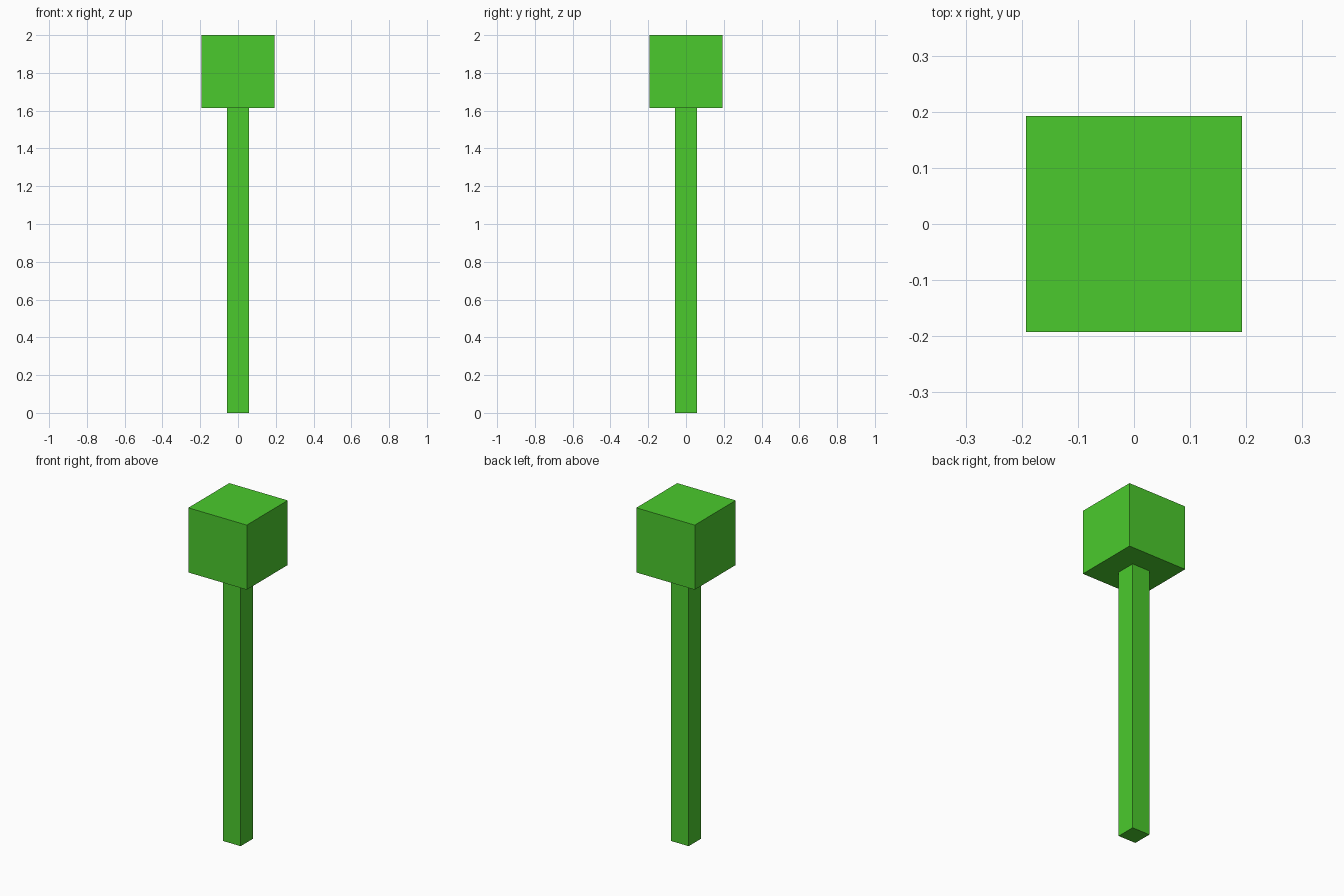
import bpy

if "Cube" in bpy.data.objects:
    bpy.data.objects.remove(bpy.data.objects["Cube"])

# Shared green material
green = bpy.data.materials.new("green")
green.diffuse_color = (0.07, 0.59, 0.026, 1)
green.use_nodes = True
green.node_tree.nodes["Principled BSDF"].inputs["Base Color"].default_value = green.diffuse_color


def box(name, width, z0, z1):
    bpy.ops.mesh.primitive_cube_add(size=1, location=(0, 0, (z0 + z1) / 2))
    ob = bpy.context.object
    ob.name = name
    ob.scale = (width, width, z1 - z0)
    bpy.ops.object.transform_apply(location=False, rotation=False, scale=True)
    ob.data.materials.append(green)
    return ob


HEAD = 0.385

# Slim square post, standing on the ground
box("post", 0.115, 0, 2 - HEAD)

# Cube head on top of the post
box("head", HEAD, 2 - HEAD, 2)
